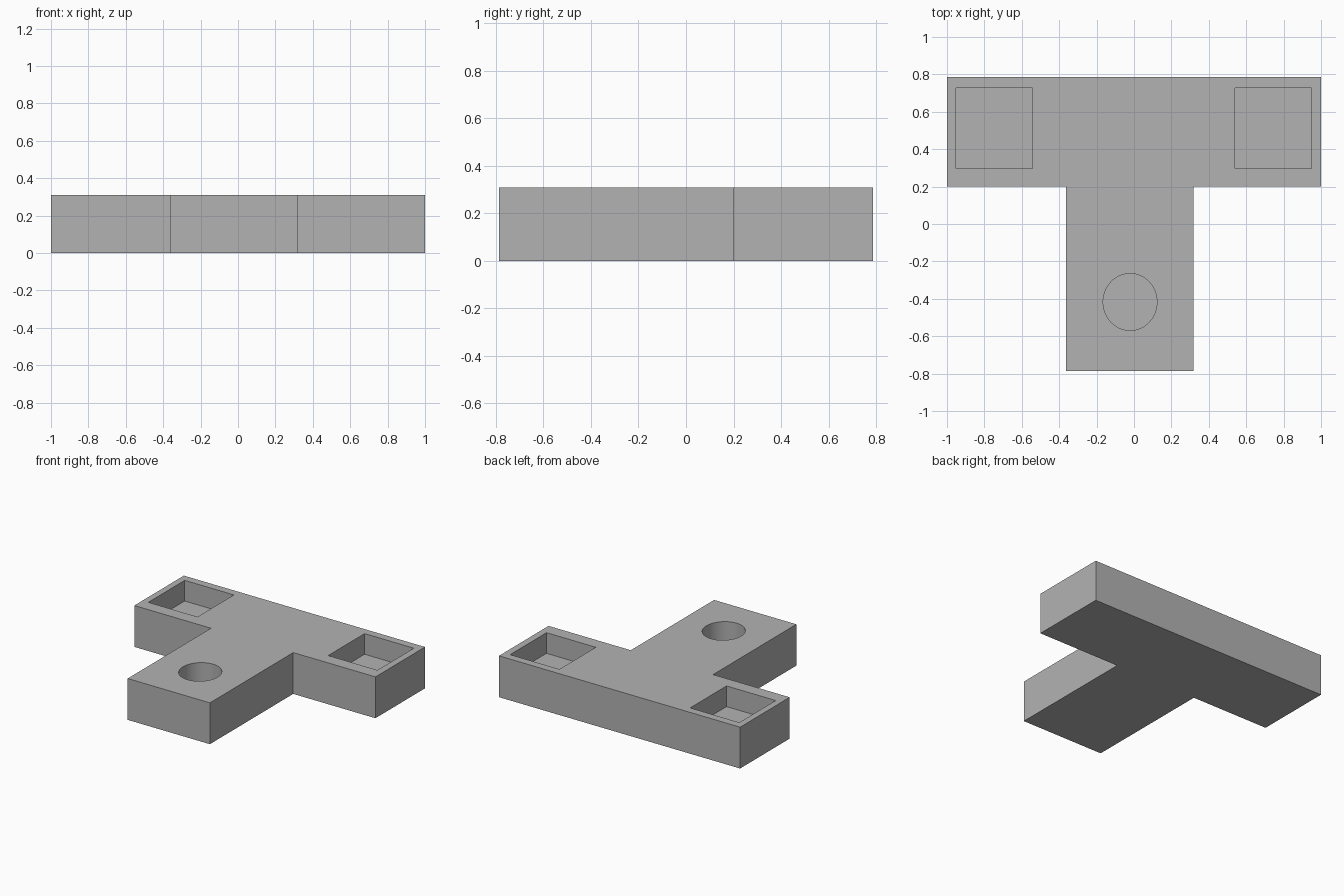
import bpy
import bmesh
import math

cube = bpy.data.objects.get("Cube")
if cube:
    bpy.data.objects.remove(cube, do_unlink=True)

HEIGHT = 0.31
POCKET_DEPTH = 0.155

grey = bpy.data.materials.new("plain grey")
grey.use_nodes = True
grey.diffuse_color = (0.45, 0.45, 0.45, 1)
grey.node_tree.nodes["Principled BSDF"].inputs["Base Color"].default_value = (0.45, 0.45, 0.45, 1)


def prism(name, outline, bottom, top):
    """Extrude a flat outline upward into a closed solid."""
    bm = bmesh.new()
    face = bm.faces.new([bm.verts.new((x, y, bottom)) for x, y in outline])
    grown = bmesh.ops.extrude_face_region(bm, geom=[face])["geom"]
    verts = [g for g in grown if isinstance(g, bmesh.types.BMVert)]
    bmesh.ops.translate(bm, verts=verts, vec=(0, 0, top - bottom))
    bmesh.ops.recalc_face_normals(bm, faces=bm.faces)
    mesh = bpy.data.meshes.new(name)
    bm.to_mesh(mesh)
    bm.free()
    mesh.materials.append(grey)
    obj = bpy.data.objects.new(name, mesh)
    bpy.context.collection.objects.link(obj)
    return obj


def rectangle(x0, x1, y0, y1):
    return [(x0, y0), (x1, y0), (x1, y1), (x0, y1)]


# T-shaped block: crossbar at the back, stem toward the front
body = prism("t_block", [
    (-0.364, -0.787), (0.318, -0.787), (0.318, 0.2), (1, 0.2),
    (1, 0.787), (-1, 0.787), (-1, 0.2), (-0.364, 0.2)], 0, HEIGHT)

# Square pockets in the crossbar ends and a round blind hole in the stem
SIDES = 64
circle = [(-0.021 + 0.144 * math.cos(math.tau * i / SIDES),
           -0.417 + 0.152 * math.sin(math.tau * i / SIDES)) for i in range(SIDES)]
recesses = {
    "right_pocket_cutter": rectangle(-0.952, -0.544, 0.297, 0.728),
    "left_pocket_cutter": rectangle(0.54, 0.949, 0.297, 0.728),
    "round_hole_cutter": circle,
}
for name, outline in recesses.items():
    cutter = prism(name, outline, HEIGHT - POCKET_DEPTH, HEIGHT + 0.1)
    cutter.hide_render = True
    cutter.display_type = 'WIRE'
    cut = body.modifiers.new(name, 'BOOLEAN')
    cut.operation = 'DIFFERENCE'
    cut.solver = 'EXACT'
    cut.object = cutter
    bpy.context.view_layer.objects.active = body
    bpy.ops.object.modifier_apply(modifier=cut.name)
    bpy.data.objects.remove(cutter, do_unlink=True)

# Smooth hole wall with sharp edges elsewhere
bpy.ops.object.select_all(action='DESELECT')
body.select_set(True)
bpy.context.view_layer.objects.active = body
bpy.ops.object.shade_smooth_by_angle(angle=math.radians(30))
